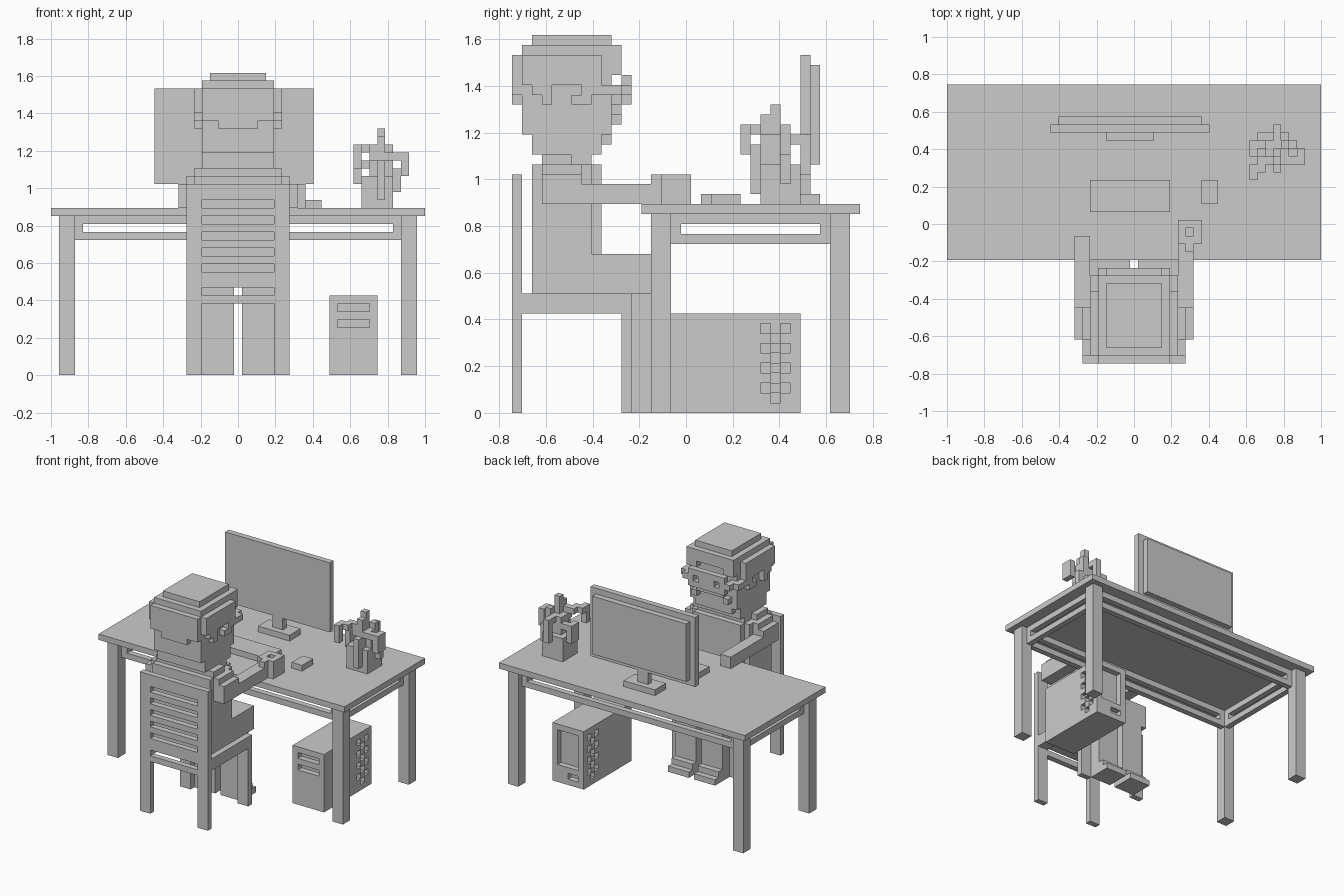
import bpy, bmesh, math
from mathutils import Vector

if "Cube" in bpy.data.objects:
    bpy.data.objects.remove(bpy.data.objects["Cube"])

U = 2 / 47                                # one voxel
ORIGIN = Vector((23.5, 17.5, 0))          # voxel coordinates of the world origin

# quad corners of each exposed cube side
SIDES = {
    (1, 0, 0): ((1, 0, 0), (1, 1, 0), (1, 1, 1), (1, 0, 1)),
    (-1, 0, 0): ((0, 0, 0), (0, 0, 1), (0, 1, 1), (0, 1, 0)),
    (0, 1, 0): ((0, 1, 0), (0, 1, 1), (1, 1, 1), (1, 1, 0)),
    (0, -1, 0): ((0, 0, 0), (1, 0, 0), (1, 0, 1), (0, 0, 1)),
    (0, 0, 1): ((0, 0, 1), (1, 0, 1), (1, 1, 1), (0, 1, 1)),
    (0, 0, -1): ((0, 0, 0), (0, 1, 0), (1, 1, 0), (1, 0, 0)),
}


def cells(box):
    x0, x1, y0, y1, z0, z1 = box
    return {(x, y, z) for x in range(x0, x1) for y in range(y0, y1) for z in range(z0, z1)}


def mirror(boxes):
    """Boxes plus their reflections across x = 23.5 voxels."""
    return boxes + [(47 - b[1], 47 - b[0]) + tuple(b[2:]) for b in boxes]


def part(name, fill, cut=()):
    """Voxel solid: union of fill boxes (x0,x1,y0,y1,z0,z1) minus cut boxes."""
    solid = set().union(*map(cells, fill)) - set().union(*map(cells, cut))
    bm, verts = bmesh.new(), {}

    def vert(p):
        if p not in verts:
            verts[p] = bm.verts.new((Vector(p) - ORIGIN) * U)
        return verts[p]

    for c in sorted(solid):
        for d, quad in SIDES.items():
            if tuple(a + b for a, b in zip(c, d)) not in solid:
                bm.faces.new([vert(tuple(a + b for a, b in zip(c, q))) for q in quad])
    bmesh.ops.dissolve_limit(bm, angle_limit=math.radians(1), verts=bm.verts, edges=bm.edges)
    me = bpy.data.meshes.new(name)
    bm.to_mesh(me)
    bm.free()
    ob = bpy.data.objects.new(name, me)
    bpy.context.collection.objects.link(ob)
    return ob


# desk
part("desk_top", [(0, 47, 13, 35, 20, 21)])
for y, label in ((14, "front"), (32, "back")):
    part(f"desk_{label}_legs", mirror([(1, 3, y, y + 2, 0, 20)]))
part("desk_front_back_rails",
     [(3, 44, 15, 16, 17, 20), (3, 44, 32, 33, 17, 20)],
     [(4, 43, 15, 16, 18, 19), (4, 43, 32, 33, 18, 19)])
part("desk_side_rails", mirror([(2, 3, 16, 32, 17, 20)]), mirror([(2, 3, 17, 31, 18, 19)]))

# monitor
part("monitor_screen", [(13, 33, 29, 30, 24, 36)])
part("monitor_back", [(14, 32, 30, 31, 25, 35)])
part("monitor_stand", [(20, 26, 28, 31, 21, 22), (22, 24, 29, 30, 22, 24)])

# keyboard and mouse
part("keyboard", [(18, 28, 19, 23, 21, 22)])
part("mouse", [(32, 34, 20, 23, 21, 22)])

# computer tower with vents on both sides, drive slots and rear openings
vents = []
for x in (35, 40):
    for z in (2, 4, 6, 8):
        vents += [(x, x + 1, 25, 26, z, z + 1), (x, x + 1, 27, 28, z, z + 1),
                  (x, x + 1, 26, 27, z - 1, z)]
slots = [(36, 40, 16, 17, z, z + 1) for z in (6, 8)]
rear = [(36, 40, 28, 29, 3, 9), (36, 38, 28, 29, 1, 2)]
part("computer_tower", [(35, 41, 16, 29, 0, 10)], vents + slots + rear)

# potted plant
part("plant_pot", [(39, 43, 25, 29, 21, 25)])
part("plant_leaves", [
    (41, 42, 26, 27, 25, 31), (40, 43, 26, 28, 25, 28),              # stem and core
    (41, 42, 25, 26, 26, 30), (40, 41, 25, 26, 27, 29),              # front left leaf
    (39, 40, 24, 26, 28, 29), (38, 39, 23, 25, 28, 29), (38, 39, 23, 24, 26, 29),
    (41, 42, 24, 25, 22, 27), (41, 42, 25, 26, 25, 27),              # front leaf
    (38, 40, 27, 28, 26, 27), (38, 39, 26, 28, 24, 27),              # left leaf
    (42, 45, 25, 26, 27, 28), (44, 45, 25, 27, 25, 28),              # right leaf
    (43, 44, 27, 28, 23, 26), (42, 43, 27, 28, 25, 29),              # drooping leaf
    (41, 42, 28, 30, 27, 28), (41, 42, 29, 30, 24, 28),              # back leaf
])

# chair
slat_gaps = [(19, 28, 0, 1, z, z + 1) for z in (10, 13, 15, 17, 19, 21)]
part("chair_back", [(17, 30, 0, 1, 0, 24)], [(19, 28, 0, 1, 0, 9)] + slat_gaps)
part("chair_seat", [(17, 30, 1, 12, 11, 12)] + mirror([(17, 19, 1, 12, 10, 11)]))
part("chair_front_legs", mirror([(17, 19, 11, 12, 0, 10)]))

# seated figure: legs and shoes
part("legs", mirror([(18, 23, 5, 14, 12, 16), (19, 23, 12, 14, 0, 12)]))
part("shoes", mirror([(19, 23, 14, 16, 0, 1), (19, 23, 14, 15, 1, 2)]))

# torso, shoulders and arms
part("torso", [(18, 29, 2, 8, 12, 25), (19, 28, 8, 9, 12, 25), (19, 28, 3, 8, 25, 26)])
part("shoulders", mirror([(17, 19, 3, 7, 23, 25), (18, 20, 3, 6, 25, 26)]))
part("left_arm", [(16, 18, 3, 6, 21, 24), (16, 18, 6, 16, 21, 23), (16, 18, 6, 7, 23, 24)])
part("right_arm", [(29, 31, 3, 6, 21, 24), (29, 31, 6, 15, 21, 23), (29, 31, 6, 7, 23, 24)])
part("mug", [(29, 32, 15, 18, 21, 24), (30, 31, 14, 15, 21, 24)], [(30, 31, 16, 17, 22, 24)])

# head
part("neck", [(19, 28, 2, 9, 26, 28)])
part("head", [(19, 28, 1, 10, 28, 36)])
part("chin", [(20, 27, 8, 10, 27, 28)])
part("hair", [(20, 27, 2, 10, 37, 38), (19, 28, 1, 11, 36, 37), (19, 28, 10, 11, 35, 36),
              (19, 28, 0, 1, 32, 36), (21, 26, 0, 1, 31, 32)]
     + mirror([(18, 19, 1, 9, 33, 36), (18, 19, 2, 4, 32, 33), (18, 19, 3, 4, 31, 32),
               (19, 21, 10, 11, 34, 35)]))
part("ears", mirror([(18, 19, 6, 8, 31, 34)]), mirror([(18, 19, 6, 7, 32, 33)]))
part("nose", [(23, 24, 10, 12, 31, 33)])
part("moustache", [(21, 26, 10, 11, 30, 31), (20, 21, 10, 11, 29, 30), (26, 27, 10, 11, 29, 30)])
part("glasses", mirror([(20, 23, 11, 12, 31, 34)]) + [(23, 24, 11, 12, 33, 34)]
     + mirror([(19, 20, 10, 12, 32, 33), (18, 19, 8, 11, 32, 33)]),
     mirror([(21, 22, 11, 12, 32, 33)]))
